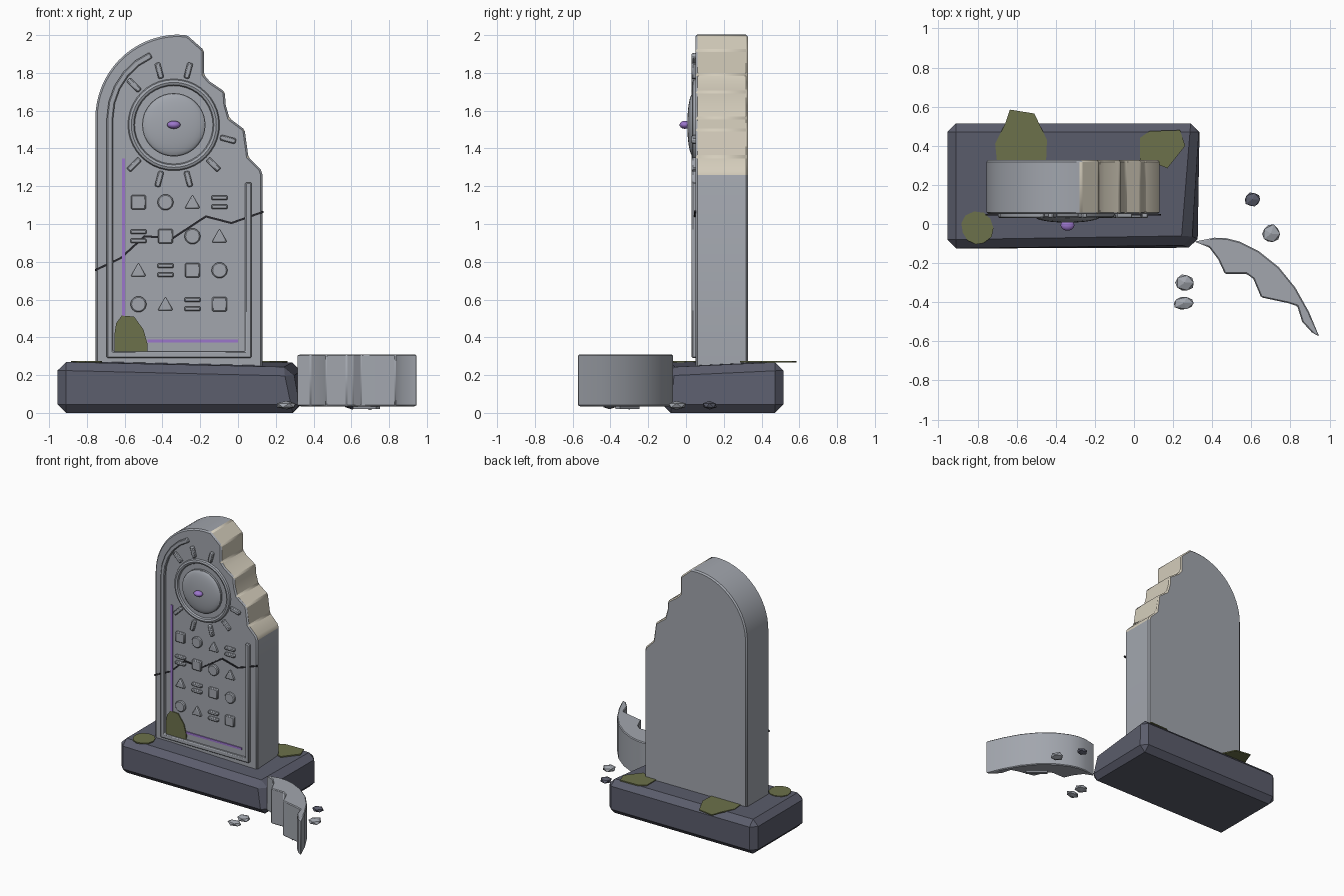
import bpy, bmesh, math, random
from mathutils import Vector

default = bpy.data.objects.get("Cube")
if default:
    bpy.data.objects.remove(default)
random.seed(4)


def material(name, red, green, blue):
    mat = bpy.data.materials.new(name)
    mat.use_nodes = True
    colour = (red, green, blue, 1)
    mat.diffuse_color = colour
    shader = next(n for n in mat.node_tree.nodes if n.type == 'BSDF_PRINCIPLED')
    shader.inputs["Base Color"].default_value = colour
    shader.inputs["Roughness"].default_value = 0.9
    return mat


STONE = material("grey stone", 0.36, 0.38, 0.42)
BASE = material("dark slate", 0.105, 0.11, 0.15)
BROKEN = material("pale broken stone", 0.66, 0.61, 0.50)
MOSS = material("moss green", 0.15, 0.165, 0.07)
PURPLE = material("purple inlay", 0.33, 0.18, 0.60)
CRACK = material("crack black", 0.02, 0.02, 0.025)


def finish(bm, name, mats, bevel=0.0, smooth=True):
    """Turn a bmesh into a named object with optional bevel."""
    bmesh.ops.recalc_face_normals(bm, faces=bm.faces[:])
    mesh = bpy.data.meshes.new(name)
    bm.to_mesh(mesh)
    bm.free()
    obj = bpy.data.objects.new(name, mesh)
    bpy.context.collection.objects.link(obj)
    for mat in mats:
        mesh.materials.append(mat)
    if bevel:
        mod = obj.modifiers.new("edge bevel", 'BEVEL')
        mod.width = bevel
        mod.segments = 1
        mod.limit_method = 'ANGLE'
    if smooth:
        bpy.ops.object.select_all(action='DESELECT')
        obj.select_set(True)
        bpy.context.view_layer.objects.active = obj
        bpy.ops.object.shade_smooth_by_angle(angle=math.radians(30))
    return obj


def prism(name, outline, start, end, mat, axis='Y', bevel=0.0, rule=None, extra=()):
    """Extrude an outline along Y (outline in x, z) or Z (outline in x, y)."""
    bm = bmesh.new()

    def place(p, d):
        return (p[0], d, p[1]) if axis == 'Y' else (p[0], p[1], d)
    near = [bm.verts.new(place(p, start)) for p in outline]
    far = [bm.verts.new(place(p, end)) for p in outline]
    bm.faces.new(near)
    bm.faces.new(far)
    for i in range(len(outline)):
        j = (i + 1) % len(outline)
        face = bm.faces.new((near[i], near[j], far[j], far[i]))
        if rule and rule(face.calc_center_median()):
            face.material_index = 1
    return finish(bm, name, (mat, *extra), bevel)


def ribbon(path, width):
    """Outline of a mitred strip following a path."""
    path = [Vector(p) for p in path]
    left, right = [], []
    for i, p in enumerate(path):
        before = (p - path[i - 1]).normalized() if i else None
        after = (path[i + 1] - p).normalized() if i < len(path) - 1 else None
        before, after = before or after, after or before
        along = (before + after).normalized()
        side = Vector((-along.y, along.x)) * width / 2 / along.dot(after)
        left.append(p + side)
        right.append(p - side)
    return left + right[::-1]


def rect(x, z, width, height, angle=0.0):
    c, s = math.cos(angle), math.sin(angle)
    corners = ((-1, -1), (1, -1), (1, 1), (-1, 1))
    return [(x + c * a * width / 2 - s * b * height / 2,
             z + s * a * width / 2 + c * b * height / 2) for a, b in corners]


def ngon(x, z, radius, sides, turn=0.0):
    return [(x + radius * math.cos(turn + math.tau * i / sides),
             z + radius * math.sin(turn + math.tau * i / sides)) for i in range(sides)]


def arc(x, z, radius, begin, end, steps):
    angles = [math.radians(begin + (end - begin) * i / steps) for i in range(steps + 1)]
    return [(x + radius * math.cos(a), z + radius * math.sin(a)) for a in angles]


# Slate plinth with one worn corner
bm = bmesh.new()
bmesh.ops.create_cube(bm, size=1)
for v in bm.verts:
    worn = v.co.x > 0 and v.co.y < 0 and v.co.z > 0
    v.co = (v.co.x * 1.29 - 0.31, v.co.y * 0.64 + 0.195, (v.co.z + 0.5) * 0.27)
    if worn:
        v.co += Vector((-0.05, 0.02, -0.03))
finish(bm, "plinth", [BASE], 0.045, smooth=False)

# Arched slab, broken along the upper right
FRONT, BACK = 0.05, 0.328
MID, SPRING = -0.312, 1.56
break_line = [(-0.27, 2.0), (-0.18, 1.92), (-0.18, 1.79), (-0.15, 1.755), (-0.07, 1.7),
              (-0.065, 1.63), (-0.045, 1.56), (0.035, 1.5), (0.055, 1.355),
              (0.12, 1.29), (0.13, 1.26)]
slab = [(0.13, 0.2), (-0.755, 0.2)] + arc(MID, SPRING, 0.443, 180, 92, 16) + break_line
prism("slab", slab, FRONT, BACK, STONE, bevel=0.01,
      rule=lambda c: c.x > -0.28 and c.z > 1.26, extra=[BROKEN])

# Raised border rail
rail = [(0.055, 1.22), (0.055, 0.308), (-0.678, 0.308)]
rail += arc(MID, SPRING, 0.366, 180, 114, 5)
prism("border_rail", ribbon(rail, 0.034), 0.03, 0.06, STONE, bevel=0.006)

# Sun disc: ring, dome, eye and rays
SUN_X, SUN_Z = -0.34, 1.525


def ball(name, radii, centre, mat):
    bm = bmesh.new()
    bmesh.ops.create_uvsphere(bm, u_segments=32, v_segments=16, radius=1)
    for v in bm.verts:
        v.co = Vector(a * b for a, b in zip(v.co, radii)) + Vector(centre)
    return finish(bm, name, [mat])


bpy.ops.mesh.primitive_torus_add(location=(SUN_X, FRONT, SUN_Z), major_radius=0.225,
                                 minor_radius=0.018, major_segments=40, minor_segments=8,
                                 rotation=(math.pi / 2, 0, 0))
ring = bpy.context.object
ring.name = "sun_ring"
ring.data.materials.append(STONE)
bpy.ops.object.shade_smooth_by_angle()
prism("sun_plate", ngon(SUN_X, SUN_Z, 0.168, 40), 0.035, 0.06, STONE)
ball("sun_dome", (0.166, 0.03, 0.166), (SUN_X, 0.037, SUN_Z), STONE)
ball("sun_eye", (0.035, 0.028, 0.021), (SUN_X, -0.006, SUN_Z), PURPLE)
for degrees in (75, 105, 135, 225, 255, 285, 315, 345):
    a = math.radians(degrees)
    bar = rect(SUN_X + 0.297 * math.cos(a), SUN_Z + 0.297 * math.sin(a), 0.085, 0.03, a)
    prism("sun_ray", bar, 0.03, 0.06, STONE, bevel=0.006)

# Grid of carved signs, each row shifted by one column
for row in range(4):
    for column in range(4):
        x, z = -0.527 + 0.143 * column, 1.115 - 0.18 * row
        kind = (column - row) % 4
        if kind == 0:
            shapes = [rect(x, z, 0.078, 0.078)]
        elif kind == 1:
            shapes = [ngon(x, z, 0.042, 24)]
        elif kind == 2:
            shapes = [ngon(x, z - 0.008, 0.048, 3, math.pi / 2)]
        else:
            shapes = [rect(x, z + d, 0.086, 0.025) for d in (-0.024, 0.024)]
        for shape in shapes:
            prism("carved_sign", shape, 0.03, 0.06, STONE, bevel=0.006)

# Purple inlay strips and the crack
prism("inlay_upright", rect(-0.605, 0.928, 0.016, 0.835), 0.043, 0.052, PURPLE)
prism("inlay_foot", rect(-0.24, 0.38, 0.48, 0.016), 0.043, 0.052, PURPLE)
crack = [(-0.757, 0.755), (-0.62, 0.82), (-0.495, 0.935), (-0.345, 0.925),
         (-0.17, 1.04), (-0.035, 1.005), (0.135, 1.065)]
prism("crack", ribbon(crack, 0.011), 0.043, 0.052, CRACK)

# Moss patches on the slab and plinth
slab_moss = [(-0.655, 0.325), (-0.48, 0.325), (-0.478, 0.36), (-0.5, 0.44), (-0.55, 0.51),
             (-0.615, 0.515), (-0.645, 0.475), (-0.655, 0.41)]
prism("slab_moss", slab_moss, 0.042, 0.051, MOSS)
back_moss = [(-0.635, 0.585), (-0.51, 0.565), (-0.445, 0.43), (-0.45, 0.31),
             (-0.7, 0.31), (-0.71, 0.41), (-0.66, 0.51)]
corner_moss = [(0.03, 0.44), (0.08, 0.475), (0.235, 0.48), (0.262, 0.4), (0.17, 0.285),
               (0.11, 0.31), (0.03, 0.32)]
front_moss = [(x + random.uniform(-0.007, 0.007), y) for x, y in ngon(-0.8, -0.02, 0.085, 11)]
for name, patch in (("back", back_moss), ("corner", corner_moss), ("front", front_moss)):
    prism(name + "_moss", patch, 0.266, 0.275, MOSS, axis='Z')

# Fallen piece of the arch lying on its face
outer = [(0.31, -0.09), (0.41, -0.07), (0.475, -0.073), (0.54, -0.09), (0.64, -0.14),
         (0.74, -0.22), (0.825, -0.325), (0.895, -0.45), (0.947, -0.575)]
inner = [(0.91, -0.555), (0.86, -0.5), (0.835, -0.42), (0.79, -0.405), (0.65, -0.375),
         (0.61, -0.28), (0.575, -0.255), (0.465, -0.255), (0.43, -0.18), (0.385, -0.12)]
prism("fallen_piece", outer + inner, 0.035, 0.31, STONE, axis='Z', bevel=0.006)
prism("fallen_rail", rect(0.68, -0.31, 0.16, 0.03, -0.7), 0.02, 0.05, STONE, axis='Z')

# Loose rubble
rubble = ((0.605, 0.125, 0.045, 0.04, BASE), (0.7, -0.05, 0.05, 0.052, STONE),
          (0.26, -0.3, 0.053, 0.047, STONE), (0.255, -0.405, 0.06, 0.037, STONE))
for x, y, wide, deep, mat in rubble:
    bm = bmesh.new()
    bmesh.ops.create_icosphere(bm, subdivisions=1, radius=1)
    for v in bm.verts:
        v.co *= random.uniform(0.9, 1.08)
        v.co = (x + v.co.x * wide, y + v.co.y * deep, 0.04 + v.co.z * 0.023)
    finish(bm, "rubble_stone", [mat], smooth=False)
